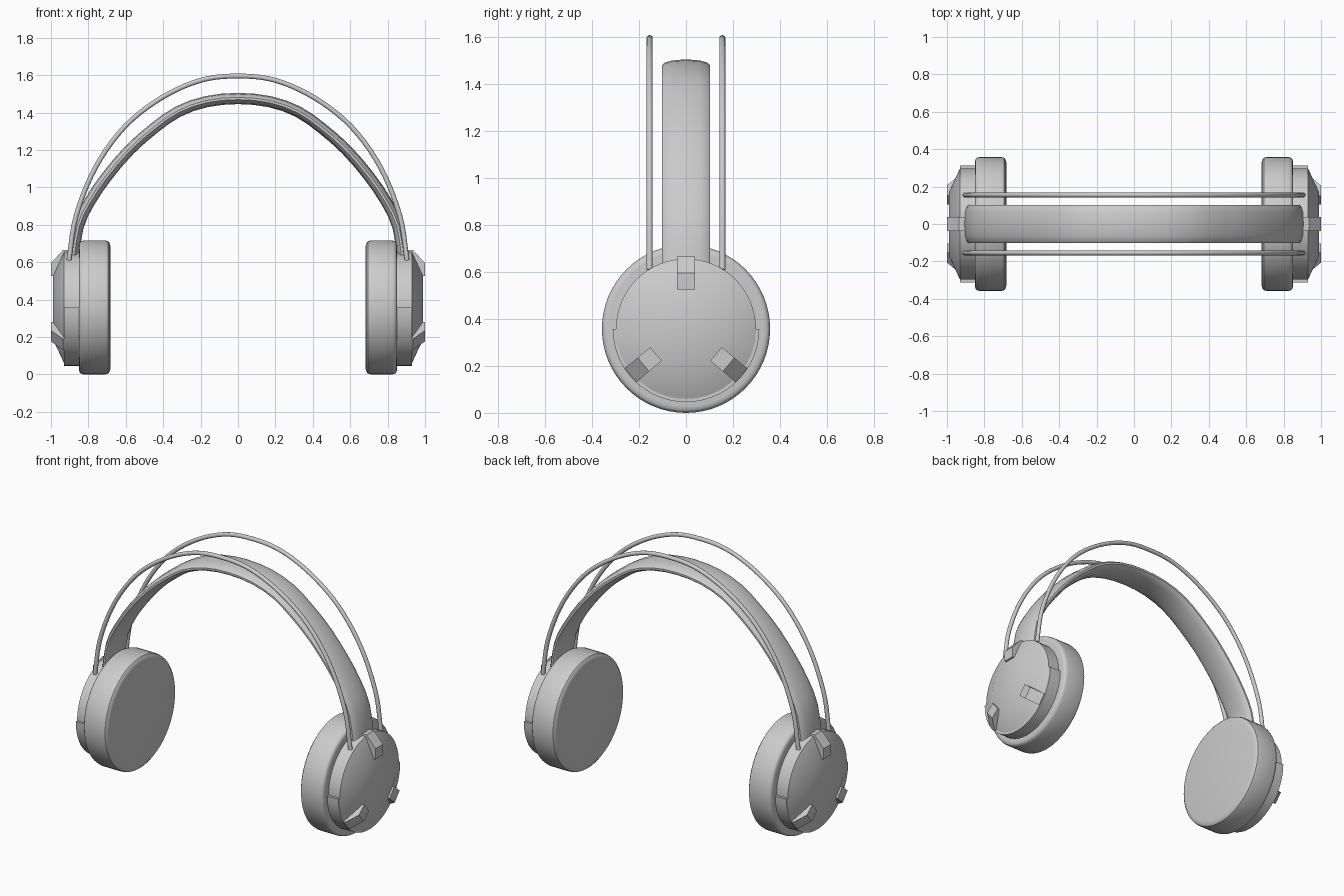
import bpy, bmesh
from math import sin, cos, pi, radians
from mathutils import Vector

if "Cube" in bpy.data.objects:
    bpy.data.objects.remove(bpy.data.objects["Cube"])

CZ = 0.358  # height of the ear cup axis


def make(name, bm, mirror=True, smooth=35):
    bmesh.ops.remove_doubles(bm, verts=bm.verts, dist=1e-5)
    bmesh.ops.recalc_face_normals(bm, faces=bm.faces)
    me = bpy.data.meshes.new(name)
    bm.to_mesh(me)
    bm.free()
    ob = bpy.data.objects.new(name, me)
    bpy.context.collection.objects.link(ob)
    bpy.ops.object.select_all(action='DESELECT')
    ob.select_set(True)
    bpy.context.view_layer.objects.active = ob
    if smooth:
        bpy.ops.object.shade_smooth_by_angle(angle=radians(smooth))
    if mirror:
        ob.modifiers.new("mirror", 'MIRROR').use_mirror_merge = False
    return ob


def skin(bm, rings, closed_rings=True, loop=False):
    """Bridge successive rings of points with quads, or cap both ends."""
    vs = [[bm.verts.new(p) for p in r] for r in rings]
    n = len(vs[0])
    m = len(vs)
    for i in range(m if loop else m - 1):
        a, b = vs[i], vs[(i + 1) % m]
        for j in range(n if closed_rings else n - 1):
            k = (j + 1) % n
            bm.faces.new((a[j], a[k], b[k], b[j]))
    if not loop:
        bm.faces.new(vs[0])
        bm.faces.new(vs[-1])


def lathe(name, profile, n=64):
    """Solid disc about the ear axis; profile is (x, radius)."""
    bm = bmesh.new()
    skin(bm, [[(x, r * cos(2 * pi * i / n), CZ + r * sin(2 * pi * i / n))
               for i in range(n)] for x, r in profile])
    return make(name, bm)


def spline(pts, steps):
    """Catmull-Rom through half an arch, reflected to a whole one."""
    P = [Vector((-x, 0, z)) for x, z in reversed(pts)] + [Vector((x, 0, z)) for x, z in pts[1:]]
    P = [2 * P[0] - P[1]] + P + [2 * P[-1] - P[-2]]
    out = []
    for a, b, c, d in zip(P, P[1:], P[2:], P[3:]):
        for s in range(steps):
            t = s / steps
            out.append(0.5 * (2 * b + (c - a) * t + (2 * a - 5 * b + 4 * c - d) * t * t
                              + (3 * b - a - 3 * c + d) * t ** 3))
    return out + [P[-2]]


def sweep(name, path, section, y=0):
    """Sweep a (depth, thickness) section along an arch in the xz plane."""
    bm = bmesh.new()
    rings = []
    for i, p in enumerate(path):
        t = (path[min(i + 1, len(path) - 1)] - path[max(i - 1, 0)]).normalized()
        nrm = Vector((-t.z, 0, t.x))
        rings.append([p + Vector((0, y + a, 0)) + nrm * b for a, b in section])
    skin(bm, rings)
    return make(name, bm, mirror=False, smooth=50)


# Ear cushions and housings with a conical outer face
lathe("ear_cushion", [(0.682, 0.325), (0.685, 0.342), (0.694, 0.354), (0.71, 0.358), (0.825, 0.358),
                      (0.84, 0.354), (0.848, 0.345), (0.85, 0.33)])
lathe("ear_housing", [(0.84, 0.298), (0.93, 0.298), (0.988, 0.173)])

# Half ring around the lower part of each housing
bm = bmesh.new()
skin(bm, [[(x, r * cos(a), CZ + r * sin(a)) for x, r in
           ((0.845, 0.285), (0.845, 0.312), (0.93, 0.312), (0.93, 0.285))]
          for a in [pi + pi * i / 32 for i in range(33)]])
make("lower_half_ring", bm)

# Three bevelled clips on each outer face
for i, deg in enumerate((90, -40, 220)):
    a = radians(deg)
    rad, tan = Vector((0, cos(a), sin(a))), Vector((0, -sin(a), cos(a)))
    bm = bmesh.new()
    skin(bm, [[Vector((x, 0, CZ)) + rad * r + tan * s for x, r in
               ((0.90, 0.308), (0.935, 0.308), (1.0, 0.237), (1.0, 0.167), (0.95, 0.167))]
              for s in (-0.038, 0.038)])
    make(f"outer_clip_{i + 1}", bm, smooth=0)

# Padded headband
band = spline([(0, 1.475), (0.17, 1.458), (0.32, 1.405), (0.45, 1.315), (0.58, 1.2),
               (0.70, 1.06), (0.795, 0.92), (0.855, 0.79), (0.882, 0.62)], 2)
half = [(-0.102, 0.006), (-0.09, 0.016), (-0.06, 0.025), (0, 0.03),
        (0.06, 0.025), (0.09, 0.016), (0.102, 0.006)]
sweep("headband", band, half + [(a, -b) for a, b in reversed(half)])

# Twin outer hoops
hoop = spline([(0, 1.595), (0.2, 1.572), (0.41, 1.478), (0.605, 1.325), (0.76, 1.11),
               (0.865, 0.85), (0.904, 0.61)], 5)
circle = [(0.013 * cos(2 * pi * i / 12), 0.013 * sin(2 * pi * i / 12)) for i in range(12)]
for side, y in (("front", -0.155), ("back", 0.155)):
    sweep(f"{side}_hoop", hoop, circle, y)
